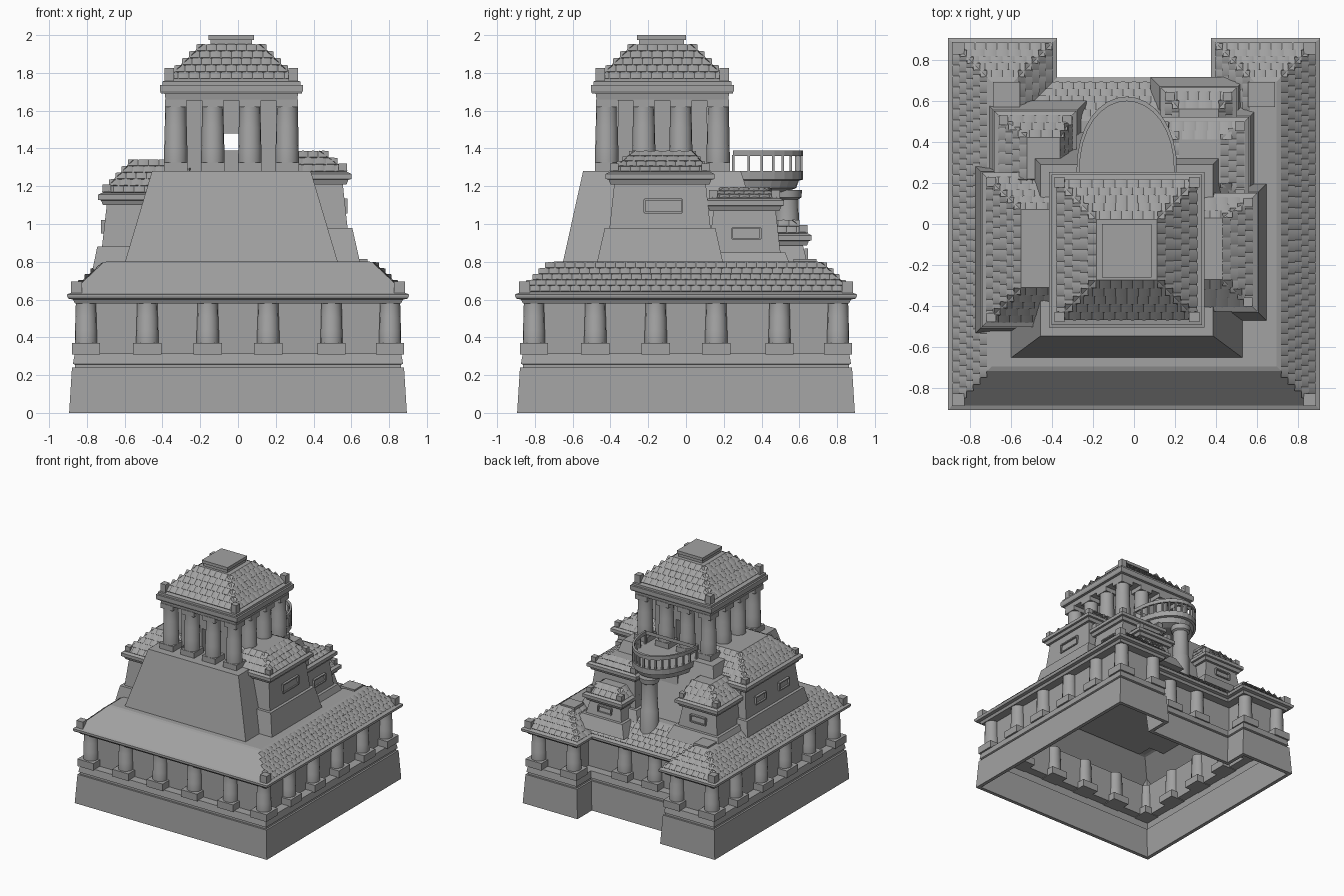
import bpy, bmesh, math
from mathutils import Vector

if "Cube" in bpy.data.objects:
    bpy.data.objects.remove(bpy.data.objects["Cube"])

stone = bpy.data.materials.new("grey_stone")
stone.use_nodes = True
GREY = (0.36, 0.36, 0.36, 1)
stone.diffuse_color = GREY
stone.node_tree.nodes["Principled BSDF"].inputs["Base Color"].default_value = GREY


def finish(name, bm, smooth=False):
    mesh = bpy.data.meshes.new(name)
    bm.to_mesh(mesh)
    bm.free()
    mesh.materials.append(stone)
    ob = bpy.data.objects.new(name, mesh)
    bpy.context.collection.objects.link(ob)
    if smooth:
        bpy.ops.object.select_all(action='DESELECT')
        ob.select_set(True)
        bpy.context.view_layer.objects.active = ob
        bpy.ops.object.shade_smooth_by_angle(angle=math.radians(35))
    return ob


def add_loft(bm, rings, bottom=True, top=True):
    vs = [[bm.verts.new(p) for p in r] for r in rings]
    n = len(rings[0])
    for lo, hi in zip(vs, vs[1:]):
        for i in range(n):
            j = (i + 1) % n
            bm.faces.new((lo[i], lo[j], hi[j], hi[i]))
    if bottom:
        bm.faces.new(vs[0][::-1])
    if top:
        bm.faces.new(vs[-1])


def loft(name, rings, bottom=True, top=True, smooth=False):
    bm = bmesh.new()
    add_loft(bm, rings, bottom, top)
    return finish(name, bm, smooth)


def rect(r, z, i=0.0):
    x0, x1, y0, y1 = r
    return [Vector(p) for p in ((x0 + i, y0 + i, z), (x1 - i, y0 + i, z),
                                (x1 - i, y1 - i, z), (x0 + i, y1 - i, z))]


def add_box(bm, x, y, z0, z1, w, d):
    r = (x - w / 2, x + w / 2, y - d / 2, y + d / 2)
    add_loft(bm, [rect(r, z0), rect(r, z1)])


def circle(x, y, z, r, n=16):
    return [(x + r * math.cos(math.tau * k / n), y + r * math.sin(math.tau * k / n), z) for k in range(n)]


# Rows of shallow rounded tiles between an eave edge a-b and a ridge edge d-c
def add_tiles(bm, a, b, c, d, w=0.052, row=0.05):
    u = (b - a).normalized()
    s = (c + d) / 2 - (a + b) / 2
    s = s - u * s.dot(u)
    rows = max(2, round(s.length / row))
    step = s / rows
    n = u.cross(s).normalized()
    for r in range(rows):
        left, right = a.lerp(d, r / rows), b.lerp(c, r / rows)
        count = max(1, int((right - left).length / w))
        tw = (right - left).length / count
        for k in range(count):
            mid = left + u * tw * (k + 0.5)
            arc = [u * (-math.cos(math.pi * q / 4) * tw / 2) + n * (math.sin(math.pi * q / 4) * 0.004)
                   for q in range(5)]
            low = [bm.verts.new(mid + o + n * 0.004) for o in arc]
            high = [bm.verts.new(mid + o + step) for o in arc]
            feet = [bm.verts.new(mid + o) for o in (arc[4], arc[0])]
            for q in range(4):
                bm.faces.new((low[q], low[q + 1], high[q + 1], high[q]))
            bm.faces.new(low[::-1] + feet[::-1])


def tile_roof(name, lower, upper, sides):
    bm = bmesh.new()
    n = len(lower)
    for i in sides:
        j = (i + 1) % n
        add_tiles(bm, lower[i], lower[j], upper[j], upper[i])
    finish(name, bm, True)


def columns(name, spots, z0, z1, z2, z3, r, pad, cap=0):
    bm, pads = bmesh.new(), bmesh.new()
    for x, y in spots:
        h = z2 - z1
        prof = [(0, 1), (.31, .99), (.33, .965), (.64, .955), (.66, .93), (1, .91)]
        add_loft(bm, [circle(x, y, z1 + h * t, r * k) for t, k in prof])
        add_box(pads, x, y, z0, z1, pad, pad)
        if cap:
            add_box(pads, x, y, z2, z3, cap, cap)
    finish(name + "_shafts", bm, True)
    finish(name + "_blocks", pads)


# Frame on a wall facing along axis 'x' or 'y'
def window(name, axis, sign, face, centre, z, w, h):
    bm = bmesh.new()
    bars = [(centre, z + q * h / 2, w, .01) for q in (-1, 1)]
    bars += [(centre + q * w / 2, z, .01, h) for q in (-1, 1)]
    for c, zz, bw, bh in bars:
        f = face + sign * .005
        x, y, sx, sy = (f, c, .02, bw) if axis == 'x' else (c, f, bw, .02)
        add_box(bm, x, y, zz - bh / 2, zz + bh / 2, sx, sy)
    finish(name, bm)


# Small roofed house: plinth, wall, moulded eave, tiled hip roof
def house(name, eave, top, z0, zp, ze, zt, flare=.05):
    loft(name + "_plinth", [rect(eave, z0, -flare), rect(eave, zp, -.005), rect(eave, zp, .02)])
    loft(name + "_wall", [rect(eave, zp, .02), rect(eave, ze, .045)])
    loft(name + "_eave", [rect(eave, ze, .025), rect(eave, ze + .025, .015), rect(eave, ze + .028, 0),
                          rect(eave, ze + .055, 0), rect(eave, ze + .065, .02)])
    low, up = rect(eave, ze + .065, .025), rect(top, zt)
    loft(name + "_roof", [low, up])
    tile_roof(name + "_tiles", low, up, range(4))
    bm = bmesh.new()
    for p in rect(eave, 0, .045):
        add_box(bm, p.x, p.y, ze + .06, ze + .11, .045, .045)
    finish(name + "_corner_blocks", bm)


# Lower storey: U-shaped footprint with a notch at the back
def plan(i, z):
    o, k, n = .904 - i, .375 + i, .712 - i
    return [Vector((x, y, z)) for x, y in ((-o, -o), (o, -o), (o, o), (k, o), (k, n), (-k, n), (-k, o), (-o, o))]


loft("base_wall", [plan(i, z) for i, z in ((.06, .24), (.04, 0), (.01, 0), (.025, .24), (.04, .24), (.04, .255),
                                           (.03, .26), (.04, .315), (.11, .315), (.11, .59))], False, False)
loft("base_roof", [plan(i, z) for i, z in ((.11, .58), (.04, .58), (.03, .6), (.005, .605), (0, .615),
                                           (0, .628), (.02, .635), (.19, .795), (.21, .802), (.23, .802))], False)
tile_roof("base_roof_tiles", plan(.025, .64), plan(.19, .795), (1, 2, 3, 4, 5, 6, 7))
spread = (-.805, -.48, -.16, .16, .495, .805)
spots = {(x, -.805) for x in spread} | {(s * .805, y) for y in spread for s in (-1, 1)}
spots |= {(s * .48, .805) for s in (-1, 1)} | {(s * .14, .61) for s in (-1, 1)}
columns("gallery_column", sorted(spots), .31, .37, .585, .6, .059, .15)
bm = bmesh.new()
for sx in (-1, 1):
    add_box(bm, sx * .62, .63, .78, .815, .13, .12)
    for sy in (-1, 1):
        add_box(bm, sx * .855, sy * .855, .63, .695, .06, .06)
finish("base_roof_blocks", bm)

# Battered tower base
TX, TY = -.035, -.125


def square(h):
    return (TX - h, TX + h, TY - h, TY + h)


loft("tower_base", [rect((-.61, .54, -.66, .46), .76), rect((-.455, .385, -.545, .29), 1.28)])

# Open pavilion on the tower, with a walled core and a doorway through it
ring = [-.295, -.098, .098, .295]
spots = [(TX + a, TY + b) for a in ring for b in ring if max(abs(a), abs(b)) > .2]
columns("pavilion_column", spots, 1.27, 1.325, 1.62, 1.66, .062, .125, .115)
bm = bmesh.new()
for s in (-1, 1):
    add_box(bm, TX + s * .145, TY, 1.28, 1.66, .19, .47)
add_box(bm, TX, TY, 1.48, 1.66, .12, .47)
add_box(bm, TX, TY, 1.28, 1.39, .12, .06)
finish("pavilion_core", bm)
E = square(.378)
loft("pavilion_eave", [rect(E, z, i) for z, i in ((1.655, .03), (1.69, .025), (1.692, .005), (1.705, 0), (1.735, 0),
                                                  (1.737, .012), (1.755, .012), (1.76, .04))])
low, up = rect(E, 1.765, .04), rect(square(.148), 1.95)
loft("pavilion_roof", [low, up])
tile_roof("pavilion_tiles", low, up, range(4))
bm = bmesh.new()
for p in rect(E, 0, .05):
    add_box(bm, p.x, p.y, 1.75, 1.825, .05, .05)
finish("pavilion_corner_blocks", bm)
bm = bmesh.new()
add_box(bm, TX, TY - .005, 1.94, 1.975, .22, .24)
add_box(bm, TX, TY - .005, 1.975, 2, .24, .26)
finish("roof_cap", bm)

# Side and rear houses
house("right_house", (.2, .6, -.425, .15), (.2, .43, -.27, .03), .78, .98, 1.21, 1.385)
house("left_house", (-.74, -.25, -.5, .25), (-.55, -.25, -.31, .07), .76, .88, 1.1, 1.34, .03)
house("rear_right_house", (.1, .56, .1, .52), (.22, .42, .2, .41), .74, .85, 1.07, 1.19)
house("rear_right_annex", (.13, .5, .4, .665), (.22, .41, .44, .56), .68, .78, .885, 1.02)
house("rear_left_house", (-.68, -.28, .15, .55), (-.52, -.36, .22, .42), .74, .84, 1.0, 1.19)
window("right_window", 'x', 1, .566, -.12, 1.095, .2, .07)
window("rear_right_window", 'x', 1, .528, .32, .95, .15, .06)
window("annex_window", 'y', 1, .632, .31, .84, .12, .05)
window("rear_left_window", 'y', 1, .518, -.48, .925, .14, .055)
for y in (-.28, .03):
    window("left_window", 'x', -1, -.71, y, .985, .13, .06)


# Round balcony on a pillar behind the tower
def bow(k, z):
    pts = []
    for q in range(17):
        c, s = math.cos(math.pi * q / 16), max(0, math.sin(math.pi * q / 16))
        pts.append((TX + .245 * k * c, .25 + .37 * k * s ** .9, z))
    return pts


loft("balcony_floor", [bow(k, z) for k, z in ((.75, 1.17), (.9, 1.19), (.94, 1.23), (1, 1.235), (1, 1.28))])
loft("balcony_rail", [bow(k, z) for k, z in ((.94, 1.36), (1, 1.36), (1, 1.39), (.94, 1.39), (.94, 1.36))], False, False)
bm = bmesh.new()
for x, y, z in bow(.97, 0):
    add_box(bm, x, y, 1.27, 1.365, .014, .014)
finish("balcony_balusters", bm)
loft("balcony_pillar", [circle(TX, .535, z, r) for z, r in ((.6, .075), (.9, .072), (.91, .066), (1.13, .06),
                                                            (1.14, .075), (1.18, .08))], smooth=True)
loft("balcony_neck", [rect((-.2, .13, .1, .4), .78), rect((-.16, .09, .1, .34), 1.2)])
